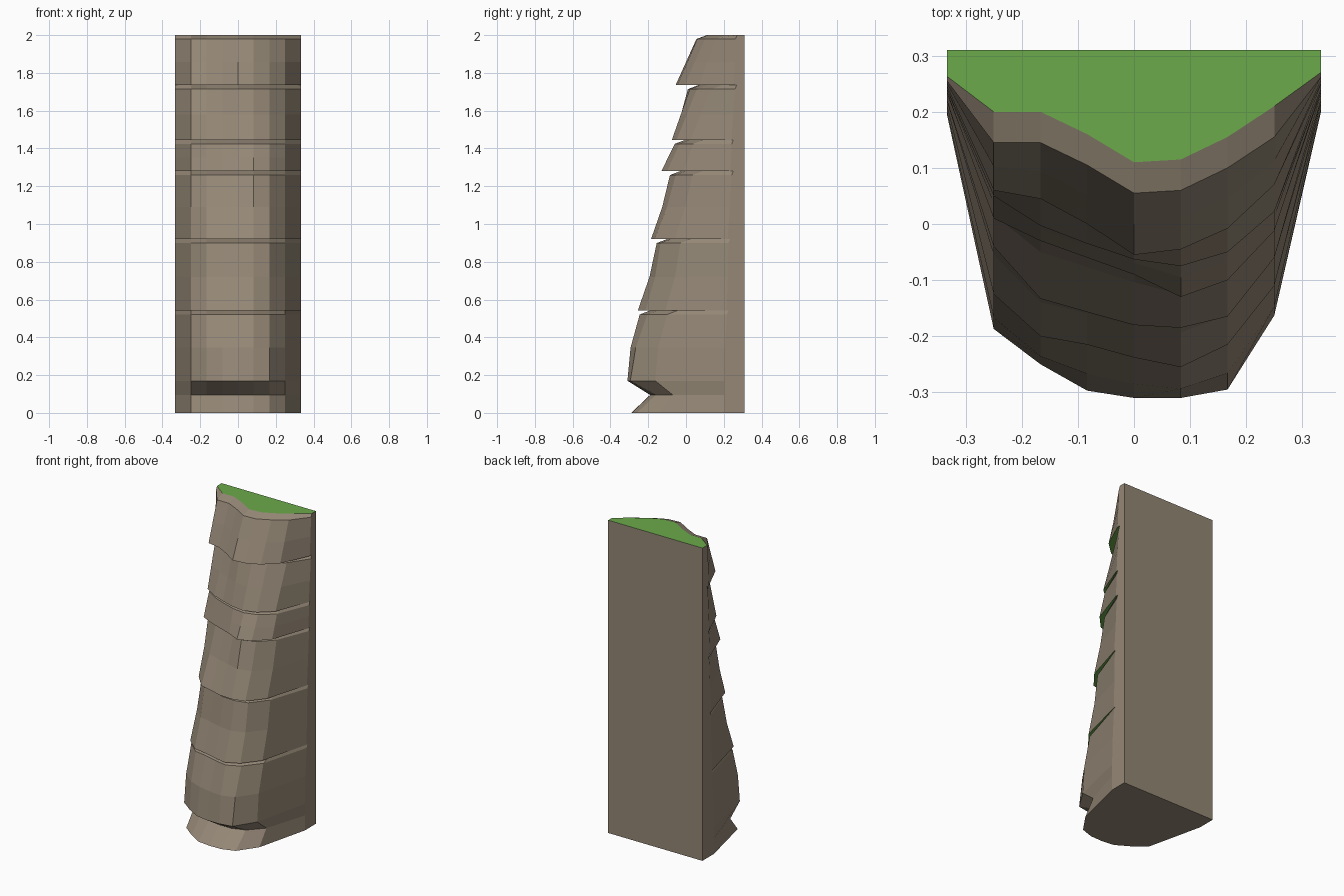
import bpy, bmesh

if "Cube" in bpy.data.objects:
    bpy.data.objects.remove(bpy.data.objects["Cube"])

def material(name, rgb):
    m = bpy.data.materials.new(name)
    m.diffuse_color = (*rgb, 1)
    m.use_nodes = True
    m.node_tree.nodes["Principled BSDF"].inputs["Base Color"].default_value = m.diffuse_color
    return m

ROCK = material("brown rock", (0.30, 0.245, 0.182))
GRASS = material("grass green", (0.145, 0.40, 0.07))

BACK = 0.31
XS = [(i - 4) / 12 for i in range(9)]          # evenly spaced columns

def shift(row, d, end=0.15):
    """Move a front outline back by d; the two end columns move less."""
    return [y + d * (end if i in (0, 8) else 1) for i, y in enumerate(row)]

def blend(a, b, d=0):
    return shift([(p + q) / 2 for p, q in zip(a, b)], d)

def tier(name, levels, green_base):
    """Loft the front outlines (z, ys) into a solid with a flat back."""
    bm = bmesh.new()
    rings = []
    for z, ys in levels:
        pts = list(zip(XS, ys)) + [(XS[-1], BACK), (XS[0], BACK)]
        rings.append([bm.verts.new((x, y, z)) for x, y in pts])
    n = len(rings[0])
    for lo, hi in zip(rings, rings[1:]):
        for i in range(n):
            j = (i + 1) % n
            bm.faces.new((lo[i], lo[j], hi[j], hi[i]))
    bottom = bm.faces.new(rings[0][::-1])
    top = bm.faces.new(rings[-1])
    top.material_index = 1
    bottom.material_index = 1 if green_base else 0
    bmesh.ops.triangulate(bm, faces=[top, bottom])
    mesh = bpy.data.meshes.new(name)
    bm.to_mesh(mesh)
    bm.free()
    mesh.materials.append(ROCK)
    mesh.materials.append(GRASS)
    bpy.context.collection.objects.link(bpy.data.objects.new(name, mesh))

# Front outline at the overhanging lower lip of each tier
LIPS = [
    [.195, -.187, -.25, -.297, -.31, -.31, -.295, -.163, .20],
    [.21, -.125, -.20, -.215, -.238, -.255, -.215, -.11, .215],
    [.22, -.04, -.133, -.157, -.18, -.185, -.165, -.06, .22],
    [.235, .01, -.03, -.06, -.09, -.13, -.10, -.012, .235],
    [.24, .05, -.003, -.035, -.063, -.075, -.05, .022, .24],
    [.245, .06, .045, .0, -.055, -.045, -.008, .07, .25],
]
SUMMIT = [.255, .145, .145, .105, .055, .06, .10, .155, .262]
Z_LIP = [.17, .542, .92, 1.28, 1.445, 1.735, 2.0]
TOP_SHIFT = [.01, .03, .045, .015, .065, 0]    # how far each rim sits behind the next lip
MID_SHIFT = [-.016, .012, .009, 0, 0, 0]       # bulge or hollow at mid height

# Undercut foot of the cliff
FOOT = [
    (0, [.195, -.165, -.23, -.28, -.29, -.288, -.26, -.14, .20]),
    (.095, [.195, -.09, -.14, -.178, -.19, -.188, -.16, -.07, .20]),
]

# Stacked rock tiers, each with a bevelled rim and a grass top
for k, lip in enumerate(LIPS):
    z0, z1 = Z_LIP[k], Z_LIP[k + 1]
    rim_z = z1 - .021
    rim = shift((LIPS + [SUMMIT])[k + 1], TOP_SHIFT[k])
    levels = [(z0, lip), ((z0 + rim_z) / 2, blend(lip, rim, MID_SHIFT[k])),
              (rim_z, rim), (z1, shift(rim, .055))]
    if k == 0:
        levels = FOOT + levels
    tier(f"rock_tier_{k + 1}", levels, k > 0)
